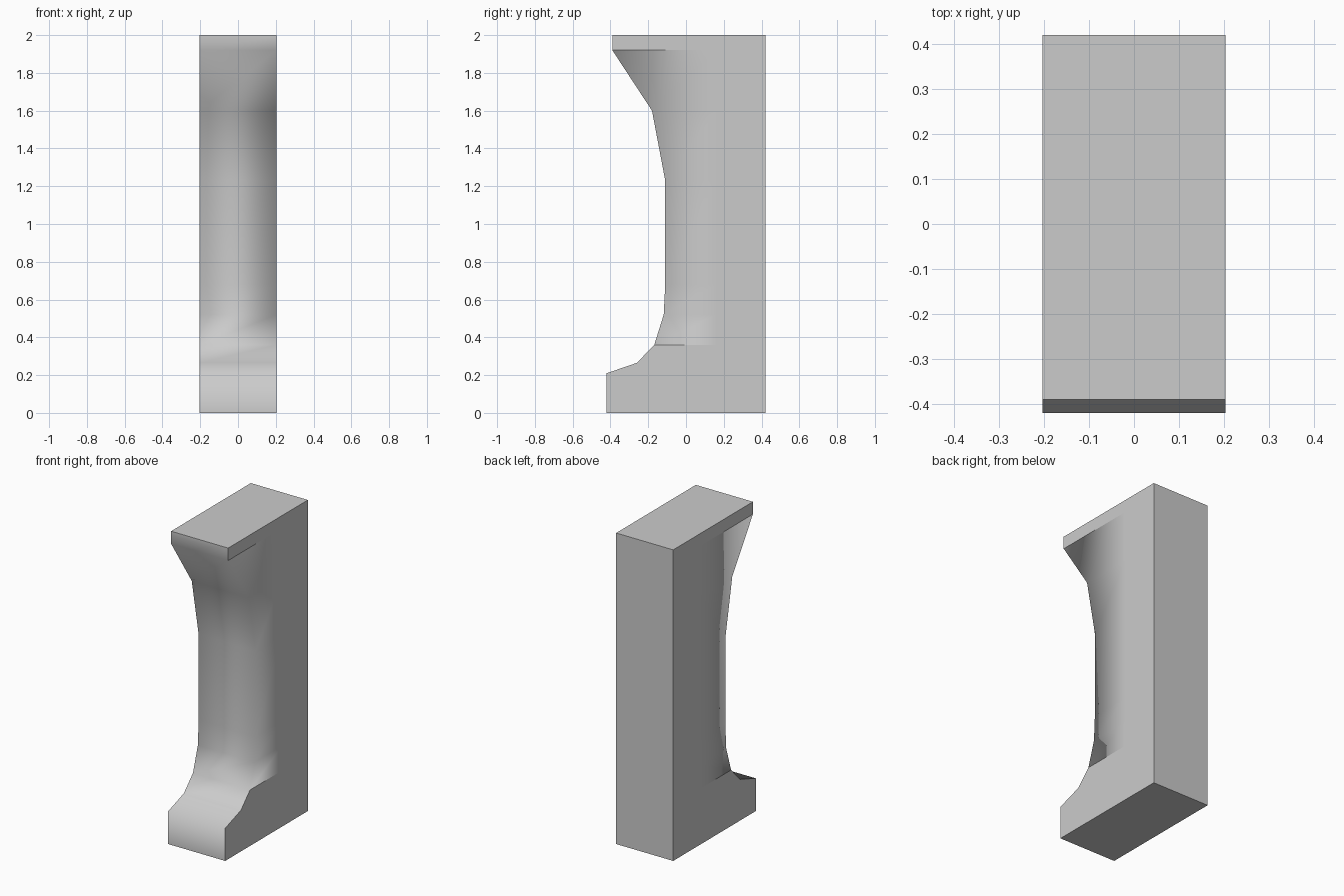
import bpy, bmesh

if "Cube" in bpy.data.objects:
    bpy.data.objects.remove(bpy.data.objects["Cube"])

HALF_W = 0.203
BACK, MID = 0.42, 0.16
# front profile (y, z), from the floor up to the top
PROFILE = [(-0.42, 0), (-0.42, 0.21), (-0.26, 0.265), (-0.168, 0.36),
           (-0.118, 0.52), (-0.11, 0.68), (-0.11, 1.23), (-0.18, 1.6),
           (-0.39, 1.92), (-0.39, 2)]
LOW, HIGH = 3, 8  # profile range of the softened column

bm = bmesh.new()


def make_side(x):
    front = [bm.verts.new((x, y, z)) for y, z in PROFILE]
    mid = {i: bm.verts.new((x, MID, PROFILE[i][1])) for i in range(LOW, HIGH + 1)}
    back = {i: bm.verts.new((x, BACK, PROFILE[i][1]))
            for i in [0, *range(LOW, HIGH + 1), 9]}
    # base panel, top lip panel, then column strips
    bm.faces.new(front[:LOW + 1] + [mid[LOW], back[LOW], back[0]])
    bm.faces.new([front[HIGH], front[9], back[9], back[HIGH], mid[HIGH]])
    for i in range(LOW, HIGH):
        bm.faces.new([front[i], front[i + 1], mid[i + 1], mid[i]])
        bm.faces.new([mid[i], mid[i + 1], back[i + 1], back[i]])
    return front + list(back.values())[::-1]


# two side panels bridged around the outline
left, right = make_side(-HALF_W), make_side(HALF_W)
for i in range(len(left)):
    j = (i + 1) % len(left)
    bm.faces.new([left[i], left[j], right[j], right[i]])
bmesh.ops.recalc_face_normals(bm, faces=bm.faces)

# the curved front blends softly into the column sides; all else is crisp
for f in bm.faces:
    f.smooth = True
for e in bm.edges:
    a, b = e.verts
    lo, hi = sorted((a.co.z, b.co.z))
    across = abs(a.co.x - b.co.x) > 0.1
    if across:
        e.smooth = a.co.y < 0 and 0.1 < lo < 1.95
    elif hi - lo < 1e-4:
        e.smooth = 0.4 < lo < 1.9
    else:
        e.smooth = lo > 0.35 and hi < 1.93 and max(a.co.y, b.co.y) < 0.3

mesh = bpy.data.meshes.new("carved_pillar")
bm.to_mesh(mesh)
bm.free()
pillar = bpy.data.objects.new("carved_pillar", mesh)
bpy.context.collection.objects.link(pillar)
